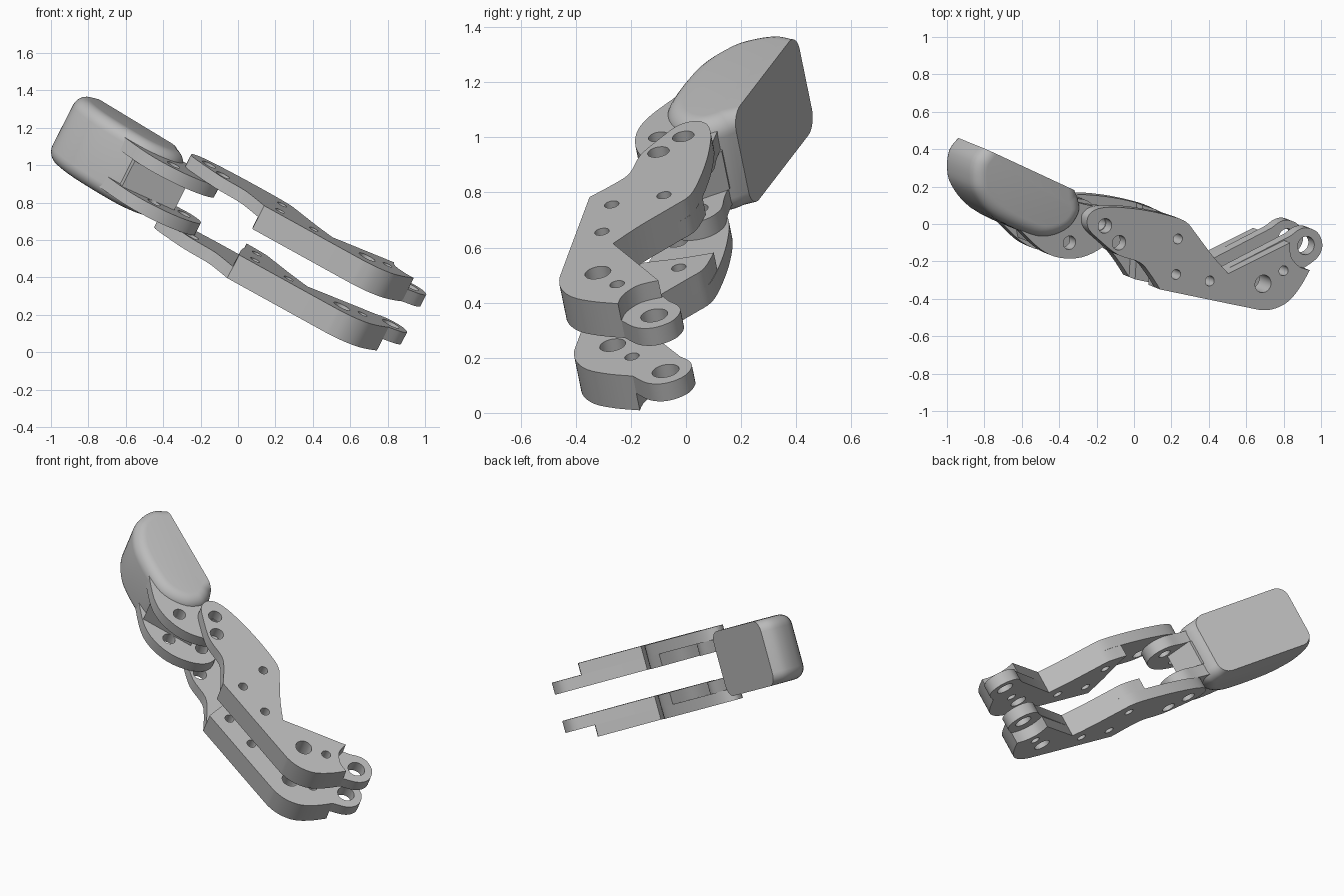
import bpy
import bmesh
import math
from mathutils import Matrix, Vector

cube = bpy.data.objects.get("Cube")
if cube:
    bpy.data.objects.remove(cube, do_unlink=True)

# One flat colour for every part
grey = bpy.data.materials.new("plain_grey")
grey.use_nodes = True
grey.diffuse_color = (0.5, 0.5, 0.5, 1)
grey.node_tree.nodes["Principled BSDF"].inputs["Base Color"].default_value = grey.diffuse_color

# Tilted frame shared by all parts: N is the hinge axis
N = Vector((0.51, -0.205, 1)).normalized()
U = Vector((N.z, 0, -N.x)).normalized()
V = N.cross(U)
FRAME = Matrix((U, V, N)).transposed().to_4x4()

# Heights along the hinge axis
OUTER, STEP, INNER, MID = 0.812, 0.742, 0.67, 0.591


def to_local(p, d):
    """Plan position on the plane at height d, in frame coordinates."""
    x, y = p
    w = Vector((x, y, (d - N.x * x - N.y * y) / N.z))
    return Vector((w.dot(U), w.dot(V)))


def spline(pts, steps=4):
    """Smooth run through the points, without its last point."""
    if len(pts) == 2:
        return [pts[0]]
    ext = [pts[0]] + pts + [pts[-1]]
    out = []
    for a, b, c, d in zip(ext, ext[1:], ext[2:], ext[3:]):
        for k in range(steps):
            t = k / steps
            out.append(0.5 * (2 * b + (c - a) * t + (2 * a - 5 * b + 4 * c - d) * t * t
                              + (3 * b - a - 3 * c + d) * t ** 3))
    return out


def outline(runs, d):
    """Closed outline of smooth runs that meet at sharp corners."""
    pts = []
    for i, run in enumerate(runs):
        full = run + [runs[(i + 1) % len(runs)][0]]
        pts += spline([to_local(p, d) for p in full])
    return pts


def finish(obj):
    bm = bmesh.new()
    bm.from_mesh(obj.data)
    bmesh.ops.remove_doubles(bm, verts=bm.verts, dist=0.0005)
    bmesh.ops.recalc_face_normals(bm, faces=bm.faces)
    bm.to_mesh(obj.data)
    bm.free()
    obj.data.materials.clear()
    obj.data.materials.append(grey)
    bpy.ops.object.select_all(action='DESELECT')
    obj.select_set(True)
    bpy.context.view_layer.objects.active = obj
    bpy.ops.object.shade_smooth_by_angle()


def slab(name, pts, holes, low, high):
    """Flat plate with round holes, standing between two heights."""
    curve = bpy.data.curves.new(name, 'CURVE')
    curve.dimensions = '2D'
    curve.fill_mode = 'BOTH'
    curve.extrude = (high - low) / 2
    loops = [pts]
    for c, r in holes:
        ring = [2 * math.pi * k / 28 for k in range(28)]
        loops.append([c + r * Vector((math.cos(a), math.sin(a))) for a in ring])
    for loop in loops:
        s = curve.splines.new('POLY')
        s.points.add(len(loop) - 1)
        s.use_cyclic_u = True
        for p, q in zip(s.points, loop):
            p.co = (q.x, q.y, 0, 1)
    obj = bpy.data.objects.new(name, curve)
    bpy.context.collection.objects.link(obj)
    obj.matrix_world = FRAME @ Matrix.Translation((0, 0, (low + high) / 2))
    bpy.ops.object.select_all(action='DESELECT')
    obj.select_set(True)
    bpy.context.view_layer.objects.active = obj
    bpy.ops.object.convert(target='MESH')
    finish(bpy.context.view_layer.objects.active)


def slab_pair(name, pts, holes, low, high):
    slab("upper_" + name, pts, holes, low, high)
    slab("lower_" + name, pts, holes, 2 * MID - high, 2 * MID - low)


def hole_list(d, *items):
    return [(to_local((x, y), d), r) for x, y, r in items]


# Link plates: outer layer carries the hinge end, inner layer the tongue
front_edge = [(0.94, -0.247), (0.89, -0.335), (0.83, -0.41), (0.76, -0.45), (0.69, -0.46), (0.6, -0.445)]
crook = [(0.28, 0.01), (0.33, -0.05), (0.42, -0.17)]
heel = (0.505, -0.265)
shared = [(0.235, -0.08, 0.027), (0.225, -0.27, 0.027), (0.405, -0.305, 0.027),
          (0.69, -0.32, 0.048), (0.80, -0.25, 0.027)]

outer = outline([
    [(0.14, -0.35), (0.085, -0.265), (0.03, -0.205), (-0.085, -0.165), (-0.18, -0.09),
     (-0.24, -0.03), (-0.25, 0.02), (-0.235, 0.055), (-0.19, 0.082), (-0.1, 0.09),
     (0.05, 0.075), (0.2, 0.042)] + crook,
    [heel],
    [(0.834, -0.1), (0.84, -0.175), (0.885, -0.228)],
    front_edge,
], OUTER)
slab_pair("link_outer_layer", outer,
          hole_list(OUTER, (-0.155, -0.01, 0.04), (-0.08, -0.1, 0.04), *shared), STEP, OUTER)

inner = outline([
    [(0.14, -0.35), (0.15, -0.2), (0.17, -0.08)],
    [(0.18, 0.047)] + crook,
    [heel],
    [(0.87, -0.075), (0.915, -0.042), (0.96, -0.033), (1.01, -0.055), (1.035, -0.1),
     (1.035, -0.15), (1.005, -0.2)],
    front_edge,
], OUTER)
slab_pair("link_inner_layer", inner,
          hole_list(OUTER, (0.951, -0.128, 0.05), *shared), INNER, STEP)

# Fork arms of the fingertip
arm = outline([
    [(-0.62, -0.02), (-0.5, -0.135), (-0.4, -0.18), (-0.28, -0.178), (-0.17, -0.125),
     (-0.105, -0.05), (-0.1, 0.03), (-0.15, 0.085), (-0.24, 0.1)],
    [(-0.4, 0.14)],
    [(-0.6, 0.15)],
], STEP)
slab_pair("fork_arm", arm, hole_list(STEP, (-0.345, -0.1, 0.037), (-0.186, 0.003, 0.037)), INNER, STEP)

# Flat web between the fork arms
web = outline([[(-0.55, -0.1)], [(-0.27, -0.02)], [(-0.31, 0.13)], [(-0.6, 0.15)]], INNER)
slab("fork_web", web, [], 2 * MID - INNER, INNER)

# Fingertip pad: flat back, rounded rims on the other sides
TOP, ROUND, STEPS = 0.785, 0.07, 7
run = [to_local(p, TOP) for p in [
    (-0.79, 0.4), (-0.835, 0.34), (-0.85, 0.25), (-0.83, 0.15), (-0.73, 0.03), (-0.54, -0.065),
    (-0.43, -0.075), (-0.33, -0.03), (-0.275, 0.05), (-0.275, 0.12), (-0.295, 0.17)]]
rim = spline(run) [:-4] + [run[-1]] if len(spline(run)) > 4 * (len(run) - 1) else spline(run) + [run[-1]]
back = (rim[-1] - rim[0]).normalized()


def inset(s):
    pts = [rim[0] + back * s]
    for a, b, c in zip(rim, rim[1:], rim[2:]):
        t = (c - a).normalized()
        pts.append(b + s * Vector((-t.y, t.x)))
    return pts + [rim[-1] - back * s]


angles = [math.pi / 2 * k / STEPS for k in range(STEPS + 1)]
levels = [(ROUND * (1 - math.cos(a)), TOP - ROUND * (1 - math.sin(a))) for a in angles]
levels = [(s, 2 * MID - h) for s, h in reversed(levels)] + levels
bm = bmesh.new()
rings = [[bm.verts.new((p.x, p.y, h)) for p in inset(s)] for s, h in levels]
for lo, hi in zip(rings, rings[1:]):
    for i in range(len(lo) - 1):
        bm.faces.new((lo[i], lo[i + 1], hi[i + 1], hi[i]))
bm.faces.new(rings[0])
bm.faces.new(rings[-1])
bm.faces.new([r[0] for r in rings] + [r[-1] for r in reversed(rings)])
mesh = bpy.data.meshes.new("fingertip_pad")
bm.to_mesh(mesh)
bm.free()
pad = bpy.data.objects.new("fingertip_pad", mesh)
bpy.context.collection.objects.link(pad)
pad.matrix_world = FRAME
finish(pad)
